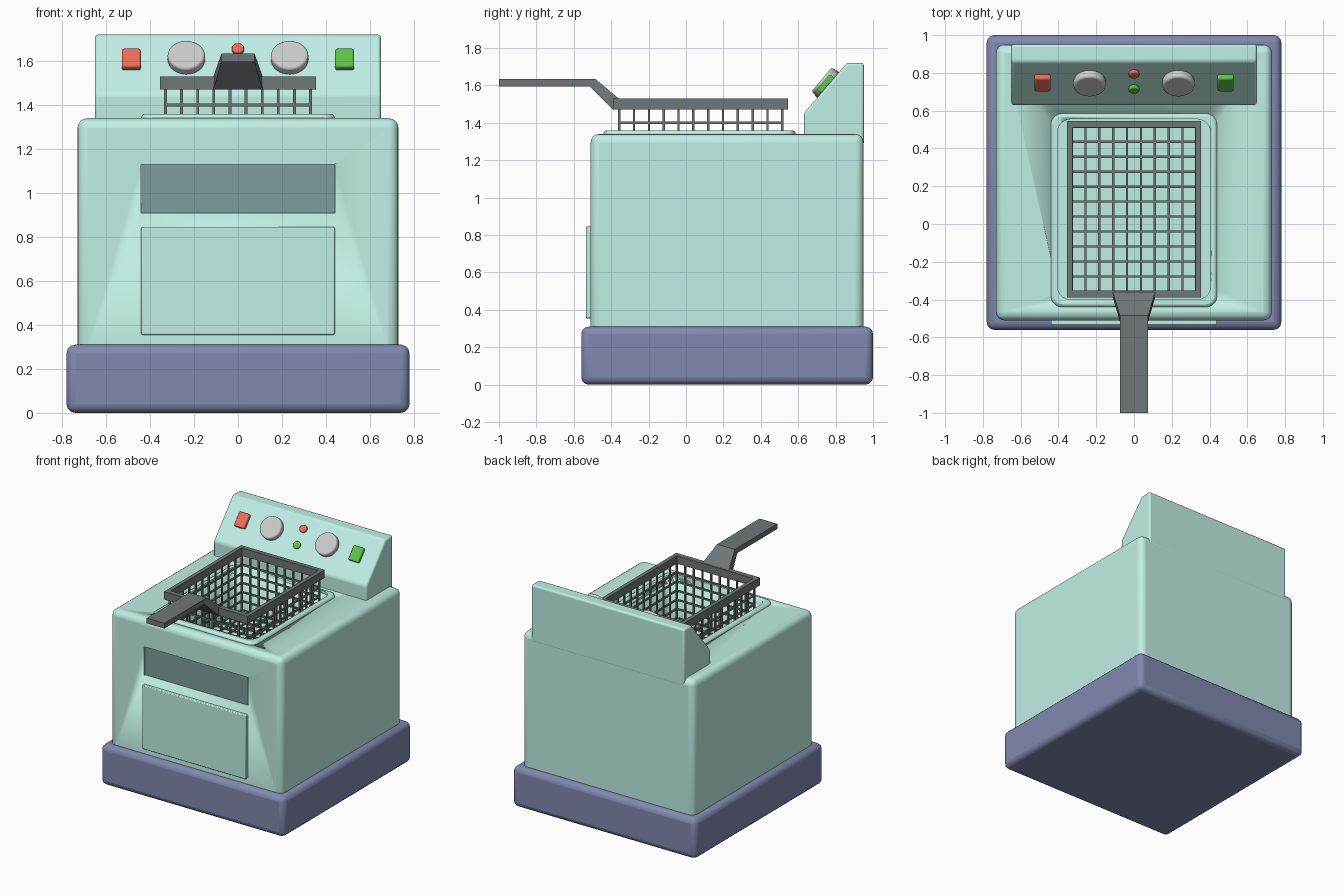
import bpy, bmesh, math
from mathutils import Matrix, Vector

if "Cube" in bpy.data.objects:
    bpy.data.objects.remove(bpy.data.objects["Cube"])


def mat(name, rgb):
    m = bpy.data.materials.new(name)
    m.diffuse_color = (*rgb, 1)
    m.use_nodes = True
    m.node_tree.nodes["Principled BSDF"].inputs["Base Color"].default_value = m.diffuse_color
    return m


MINT = mat("mint", (0.53, 0.87, 0.79))
DARK = mat("dark_mint", (0.20, 0.34, 0.33))
BLUE = mat("slate_blue", (0.22, 0.25, 0.43))
STEEL = mat("dark_steel", (0.16, 0.18, 0.19))
GREY = mat("knob_grey", (0.52, 0.52, 0.52))
RED = mat("red", (0.85, 0.15, 0.10))
GREEN = mat("green", (0.11, 0.55, 0.07))


def finish(bm, name, material, bevel=0, segs=3, smooth=True):
    bmesh.ops.recalc_face_normals(bm, faces=bm.faces)
    me = bpy.data.meshes.new(name)
    bm.to_mesh(me)
    bm.free()
    ob = bpy.data.objects.new(name, me)
    bpy.context.collection.objects.link(ob)
    if material:
        me.materials.append(material)
    if bevel:
        b = ob.modifiers.new("bevel", "BEVEL")
        b.width, b.segments, b.limit_method = bevel, segs, "ANGLE"
    if smooth:
        bpy.ops.object.select_all(action="DESELECT")
        ob.select_set(True)
        bpy.context.view_layer.objects.active = ob
        bpy.ops.object.shade_smooth_by_angle(angle=math.radians(40))
    return ob


def add_box(bm, x, y, z):
    """Box from (min, max) ranges."""
    c = Vector([(r[0] + r[1]) / 2 for r in (x, y, z)])
    s = [r[1] - r[0] for r in (x, y, z)]
    return bmesh.ops.create_cube(bm, size=1, matrix=Matrix.Translation(c) @ Matrix.Diagonal((*s, 1)))["verts"]


def box(name, material, x, y, z, bevel=0, segs=3, corner=0):
    bm = bmesh.new()
    add_box(bm, x, y, z)
    if corner:  # round the upright edges
        up = [e for e in bm.edges if abs(e.verts[0].co.z - e.verts[1].co.z) > 1e-4]
        bmesh.ops.bevel(bm, geom=up, offset=corner, segments=5, profile=0.5, affect="EDGES")
    return finish(bm, name, material, bevel, segs)


def loft(name, material, rings, bevel=0):
    """Skin equal-length rings of points and cap both ends."""
    bm = bmesh.new()
    vs = [[bm.verts.new(p) for p in r] for r in rings]
    n = len(vs[0])
    for a, b in zip(vs, vs[1:]):
        for i in range(n):
            bm.faces.new((a[i], a[(i + 1) % n], b[(i + 1) % n], b[i]))
    bm.faces.new(vs[0])
    bm.faces.new(vs[-1])
    return finish(bm, name, material, bevel, smooth=bevel > 0)


def cut(ob, cutter):
    m = ob.modifiers.new("cut", "BOOLEAN")
    m.operation, m.object, m.solver = "DIFFERENCE", cutter, "EXACT"
    cutter.hide_render = True
    cutter.hide_set(True)


# Housing
box("base", BLUE, (-.78, .78), (-.56, 1.0), (0, .31), .04)
body = box("body", MINT, (-.73, .73), (-.51, .95), (.25, 1.34), .045, 4)
rim = box("vat_rim", MINT, (-.44, .44), (-.44, .585), (1.30, 1.36), .015, 2, corner=.06)
vat = box("vat_cutter", MINT, (-.405, .405), (-.40, .555), (.98, 1.5), corner=.07)
slot = box("slot_cutter", MINT, (-.44, .44), (-.6, -.495), (.91, 1.13))
cut(body, vat)
cut(rim, vat)
cut(body, slot)
box("slot_panel", DARK, (-.44, .44), (-.499, -.49), (.91, 1.13))
box("front_door", MINT, (-.44, .44), (-.535, -.5), (.355, .845), .006, 2)

# Control panel
profile = [(.63, 1.28), (.63, 1.45), (.86, 1.72), (.951, 1.72), (.951, 1.28)]
loft("control_panel", MINT, [[(x, y, z) for y, z in profile] for x in (-.65, .65)], .014)


def on_panel(x, y):
    """Frame on the sloped face, local z pointing outwards."""
    slope = math.atan2(.27, .23)
    return Matrix.Translation((x, y, 1.45 + (y - .63) * .27 / .23)) @ Matrix.Rotation(slope, 4, "X")


def dial(name, material, x, y, r, h, bevel):
    bm = bmesh.new()
    bmesh.ops.create_cone(bm, cap_ends=True, segments=32, radius1=r, radius2=r, depth=h,
                          matrix=on_panel(x, y) @ Matrix.Translation((0, 0, h / 2 - .005)))
    finish(bm, name, material, bevel)


for side, x, m in (("left", -1, RED), ("right", 1, GREEN)):
    dial(side + "_knob", GREY, x * .235, .76, .085, .05, .012)
    bm = bmesh.new()
    bmesh.ops.transform(bm, matrix=on_panel(x * .485, .757),
                        verts=add_box(bm, (-.043, .043), (-.055, .055), (-.005, .03)))
    finish(bm, side + "_button", m, .01)
dial("red_lamp", RED, 0, .80, .028, .025, .008)
dial("green_lamp", GREEN, 0, .72, .028, .025, .008)

# Basket frame
bm = bmesh.new()
X, Y0, Y1 = .355, -.39, .545
frame = [(-X, Y0), (X, Y0), (X, Y1), (-X, Y1)]
inner = [(-.325, -.352), (.325, -.352), (.325, .51), (-.325, .51)]
loops = [[bm.verts.new((x, y, z)) for x, y in pts]
         for pts, z in ((frame, 1.47), (frame, 1.53), (inner, 1.53), (inner, 1.47))]
for a, b in zip(loops, loops[1:] + loops[:1]):
    for i in range(4):
        j = (i + 1) % 4
        bm.faces.new((a[i], a[j], b[j], b[i]))
finish(bm, "basket_frame", STEEL, smooth=False)

# Wire mesh of the basket
bm = bmesh.new()
W, F, B, BOT, TOP, t = .33, -.357, .515, 1.05, 1.48, .006


def around(v):
    return (v - t, v + t)


for i in range(10):
    x = around(-W + 2 * W * i / 9)
    add_box(bm, x, (F, B), around(BOT))
    for y in (F, B):
        add_box(bm, x, around(y), (BOT, TOP))
for i in range(12):
    y = around(F + (B - F) * i / 11)
    add_box(bm, (-W, W), y, around(BOT))
    for x in (-W, W):
        add_box(bm, around(x), y, (BOT, TOP))
for i in range(1, 6):
    z = around(BOT + .07 * i)
    for x in (-W, W):
        add_box(bm, around(x), (F, B), z)
    for y in (F, B):
        add_box(bm, (-W, W), around(y), z)
finish(bm, "basket_mesh", STEEL, smooth=False)

# Handle: flat bar bending down and widening to the frame
stations = [(-1.0, 1.595, -1.0, 1.635, .075), (-.515, 1.595, -.485, 1.635, .075),
            (-.39, 1.47, -.36, 1.53, .112)]
loft("basket_handle", STEEL,
     [[(-w, yb, zb), (w, yb, zb), (w, yt, zt), (-w, yt, zt)] for yb, zb, yt, zt, w in stations])
